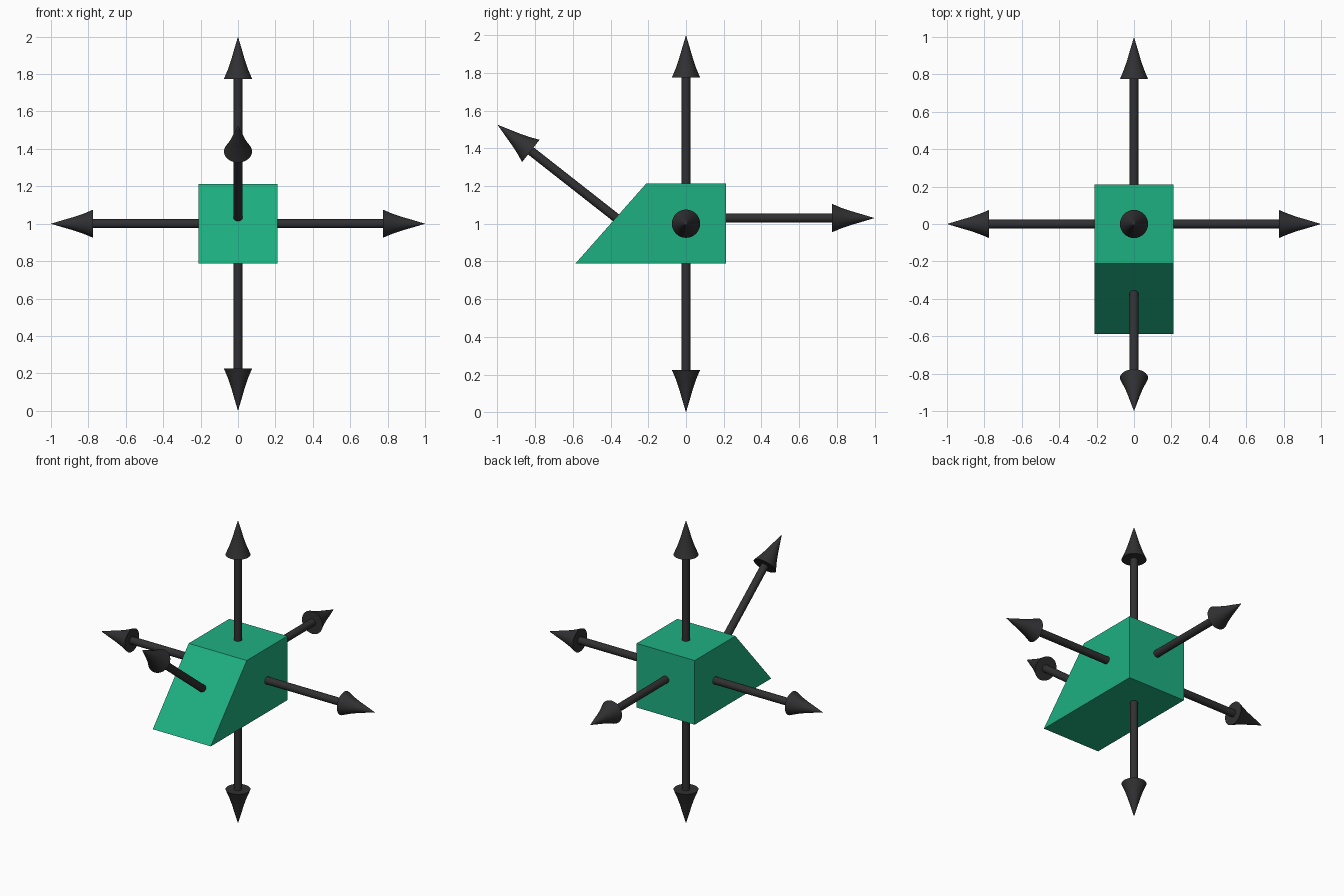
import bpy, bmesh, math
from mathutils import Vector

if "Cube" in bpy.data.objects:
    bpy.data.objects.remove(bpy.data.objects["Cube"])


def material(name, rgb):
    mat = bpy.data.materials.new(name)
    mat.diffuse_color = (*rgb, 1)
    mat.use_nodes = True
    mat.node_tree.nodes["Principled BSDF"].inputs["Base Color"].default_value = mat.diffuse_color
    return mat


GREEN = material("green", (0.013, 0.434, 0.22))
DARK = material("dark_grey", (0.03, 0.03, 0.032))


def add_object(name, bm, mat):
    bmesh.ops.recalc_face_normals(bm, faces=bm.faces)
    mesh = bpy.data.meshes.new(name)
    bm.to_mesh(mesh)
    bm.free()
    mesh.materials.append(mat)
    obj = bpy.data.objects.new(name, mesh)
    bpy.context.collection.objects.link(obj)
    return obj


# Arrow: shaft and flared head turned from one profile, pointing start -> tip
def arrow(name, start, tip, sides=32):
    start, tip = Vector(start), Vector(tip)
    length = (tip - start).length
    profile = [(0, 0), (0.024, 0), (0.024, length - 0.225), (0.075, length - 0.225),
               (0.054, length - 0.175), (0.037, length - 0.125),
               (0.021, length - 0.07), (0.009, length - 0.03), (0, length)]
    bm = bmesh.new()
    verts = [bm.verts.new((r, 0, z)) for r, z in profile]
    edges = [bm.edges.new(pair) for pair in zip(verts, verts[1:])]
    bmesh.ops.spin(bm, geom=verts + edges, cent=(0, 0, 0), axis=(0, 0, 1),
                   angle=math.tau, steps=sides, use_duplicate=False)
    bmesh.ops.remove_doubles(bm, verts=bm.verts, dist=0.0001)
    obj = add_object(name, bm, DARK)
    obj.location = start
    obj.rotation_euler = (tip - start).to_track_quat('Z', 'Y').to_euler()
    bpy.ops.object.select_all(action='DESELECT')
    obj.select_set(True)
    bpy.context.view_layer.objects.active = obj
    bpy.ops.object.shade_smooth_by_angle(angle=math.radians(35))


# Block: cube with a sloping front, extruded across x
H = 0.212
bm = bmesh.new()
side = bm.faces.new([bm.verts.new((-H, y, z)) for y, z in
                     [(-0.587, 1 - H), (H, 1 - H), (H, 1 + H), (-H, 1 + H)]])
extruded = bmesh.ops.extrude_face_region(bm, geom=[side], use_keep_orig=True)
bmesh.ops.translate(bm, vec=(2 * H, 0, 0),
                    verts=[v for v in extruded["geom"] if isinstance(v, bmesh.types.BMVert)])
add_object("sloped_block", bm, GREEN)

# One arrow out of each face
for label, s in (("right", 1), ("left", -1)):
    arrow(label + "_arrow", (s * 0.19, 0, 1), (s, 0, 1))
for label, s in (("top", 1), ("bottom", -1)):
    arrow(label + "_arrow", (0, 0, 1 + s * 0.19), (0, 0, 1 + s))
arrow("back_arrow", (0, 0.19, 1.03), (0, 1, 1.03))
arrow("front_sloped_arrow", (0, -0.35, 1.015), (0, -1, 1.525))
